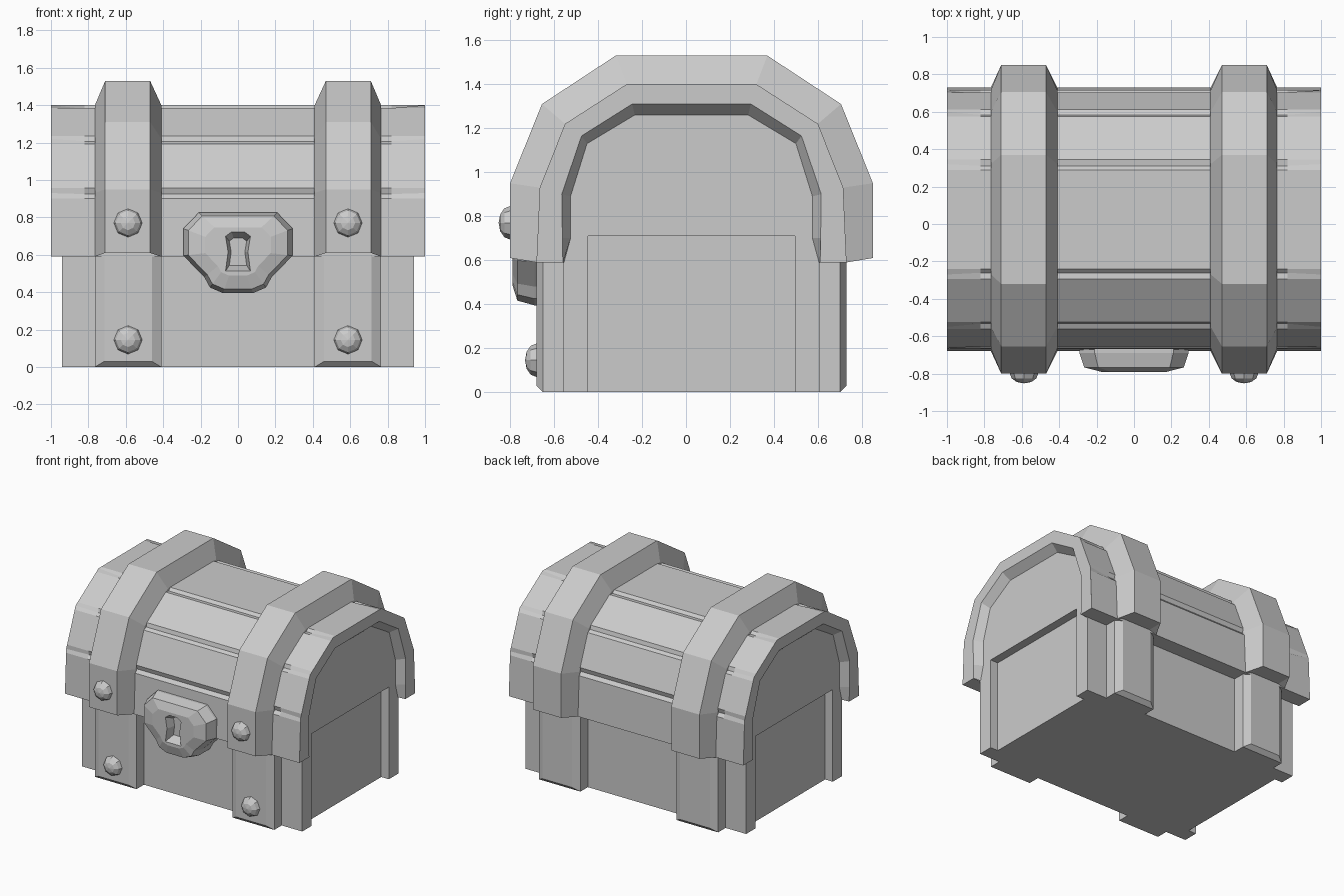
import bpy, bmesh
from mathutils import Vector

if "Cube" in bpy.data.objects:
    bpy.data.objects.remove(bpy.data.objects["Cube"])

YC = 0.025  # middle of the chest in depth


def loft(name, rings, closed=True, caps=True):
    """Skin a list of equal-length point rings."""
    bm = bmesh.new()
    vr = [[bm.verts.new(p) for p in r] for r in rings]
    n = len(rings[0])
    for a, b in zip(vr, vr[1:]):
        for i in range(n if closed else n - 1):
            j = (i + 1) % n
            bm.faces.new((a[i], a[j], b[j], b[i]))
    if caps:
        bm.faces.new(vr[0])
        bm.faces.new(vr[-1])
    bmesh.ops.recalc_face_normals(bm, faces=bm.faces)
    me = bpy.data.meshes.new(name)
    bm.to_mesh(me)
    bm.free()
    ob = bpy.data.objects.new(name, me)
    bpy.context.collection.objects.link(ob)
    return ob


def arch(half):
    """Mirror a half profile (offset, z) into a full front-to-back arch."""
    return [(YC - d, z) for d, z in half] + [(YC + d, z) for d, z in reversed(half)]


def at_x(x, prof):
    return [(x, y, z) for y, z in prof]


def cut(target, cutter):
    cutter.hide_render = True
    cutter.hide_set(True)
    m = target.modifiers.new("cut", 'BOOLEAN')
    m.object = cutter
    m.operation = 'DIFFERENCE'
    m.solver = 'EXACT'


def box(name, x0, x1, y0, y1, z0, z1):
    r = [(y0, z0), (y1, z0), (y1, z1), (y0, z1)]
    return loft(name, [at_x(x0, r), at_x(x1, r)])


LID = [(.705, .59), (.69, .93), (.575, 1.22), (.295, 1.40)]
RIM_OUT = [(.705, .59), (.70, .70), (.69, .93), (.575, 1.22), (.295, 1.40)]
RIM_IN = [(.585, .59), (.587, .70), (.59, .90), (.50, 1.165), (.27, 1.31)]
PANEL = [(.58, .59), (.55, .70), (.55, .89), (.475, 1.13), (.258, 1.26)]
BAND = [(.825, .61), (.825, .95), (.68, 1.31), (.345, 1.53)]

# Body with arched end walls, and recessed lower end panels
body_prof = arch([(.585, 0), (.585, .59)] + PANEL[1:])
body = loft("chest_body", [at_x(-.94, body_prof), at_x(.94, body_prof)])
for s, side in ((-1, "left"), (1, "right")):
    x0, x1 = sorted((s * .875, s * 1.05))
    cut(body, box(side + "_recess_cutter", x0, x1, -.445, .495, -.1, .71))


# Lid planks: grooves between the planks fade out at the ends
def planks(depth, w=.03):
    p = [Vector(q) for q in arch(LID)]
    mid = Vector((YC, .75))
    out = [(YC - .585, .59), tuple(p[0])]
    for a, b, c in zip(p, p[1:], p[2:]):
        out += [tuple(b + (a - b).normalized() * w),
                tuple(b + (mid - b).normalized() * depth),
                tuple(b + (c - b).normalized() * w)]
    return out + [tuple(p[-1]), (YC + .585, .59)]


loft("lid_planks", [at_x(x, planks(d)) for x, d in
                    ((-1, 0), (-.82, .022), (.82, .022), (1, 0))], closed=False, caps=False)

for s, side in ((-1, "left"), (1, "right")):
    # Lid end rim with bevel down to the end panel
    loft(side + "_lid_rim", [at_x(s * 1, arch(RIM_OUT)), at_x(s * 1, arch(RIM_IN)),
                             at_x(s * .94, arch(PANEL))], closed=False, caps=False)
    # Arched lid band
    loft(side + "_lid_band", [at_x(s * .41, arch(LID)), at_x(s * .47, arch(BAND)),
                              at_x(s * .71, arch(BAND)), at_x(s * .765, arch(LID))])
    # Lower bands, front and back
    for t, face in ((-1, "front"), (1, "back")):
        rings = [[(s * a, YC + t * d, z0), (s * b, YC + t * d, z0),
                  (s * b, YC + t * d, .60), (s * a, YC + t * d, .60)]
                 for d, a, b, z0 in ((.57, .41, .765, 0), (.675, .41, .765, 0), (.705, .46, .715, .03))]
        loft(f"{side}_{face}_lower_band", rings)
    # Rivets
    for z, y, level in ((.77, -.80, "upper"), (.145, -.68, "lower")):
        bpy.ops.mesh.primitive_uv_sphere_add(segments=8, ring_count=6, radius=1,
                                             location=(s * .588, y, z), rotation=(1.5708, 0, 0))
        rivet = bpy.context.object
        rivet.name = f"{side}_{level}_rivet"
        rivet.scale = (.076, .076, .052)

# Lock plate: chamfered outline with a slightly bulging face
HALF_LOCK = [(.21, .825), (.292, .74), (.292, .595), (.18, .48), (.15, .425), (.08, .395)]
outline = HALF_LOCK + [(-x, z) for x, z in reversed(HALF_LOCK)]


def lock_ring(y, k, dz=.63):
    return [(x * k, y, dz + (z - dz) * k) for x, z in outline]


lock = loft("lock_plate", [lock_ring(-.55, 1), lock_ring(-.69, 1), lock_ring(-.767, .91), lock_ring(-.79, .6)])

# Tapered keyhole
HALF_KEY = [(.035, .725), (.068, .70), (.054, .615), (.068, .51)]
key = HALF_KEY + [(-x, z) for x, z in reversed(HALF_KEY)]
rings = [[(x * k, y, .615 + (z - .615) * k) for x, z in key] for y, k in ((-.83, 1.15), (-.72, .68))]
cut(lock, loft("keyhole_cutter", rings))
